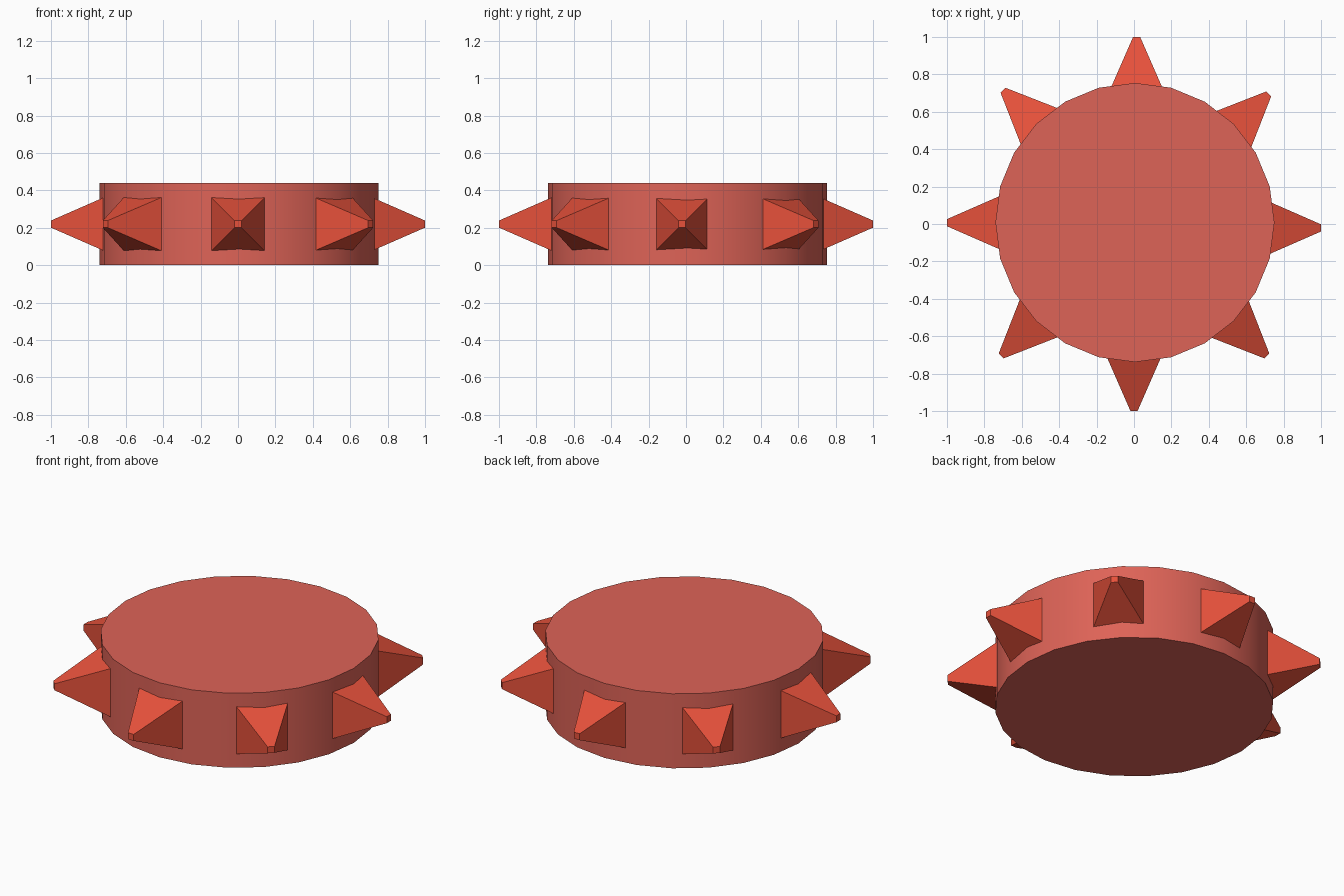
import bpy, bmesh, math
from mathutils import Matrix, Vector

if "Cube" in bpy.data.objects:
    bpy.data.objects.remove(bpy.data.objects["Cube"])


def material(name, rgb):
    m = bpy.data.materials.new(name)
    m.diffuse_color = (*rgb, 1)
    m.use_nodes = True
    m.node_tree.nodes["Principled BSDF"].inputs["Base Color"].default_value = m.diffuse_color
    return m


disc_red = material("soft red", (0.73, 0.125, 0.095))
spike_red = material("bright red", (0.82, 0.085, 0.045))

HEIGHT = 0.44

# Round body with 24 sides
bpy.ops.mesh.primitive_cylinder_add(vertices=24, radius=0.746, depth=HEIGHT,
                                    location=(0.005, 0.008, HEIGHT / 2))
body = bpy.context.object
body.name = "disc_body"
body.data.materials.append(disc_red)
bpy.ops.object.shade_smooth_by_angle(angle=math.radians(30))


# Blunt four-sided spike pointing outward, its base buried in the body
def spike(index):
    bm = bmesh.new()
    bmesh.ops.create_cube(bm, size=2)
    for v in bm.verts:
        tip = v.co.x > 0
        half = 0.019 if tip else 0.159
        v.co = Vector((1.0 if tip else 0.68, v.co.y * half, v.co.z * half))
    side_shift = -0.021 + 0.0035 * index      # the ring of spikes drifts slightly
    bm.transform(Matrix.Rotation(index * math.pi / 4, 4, 'Z')
                 @ Matrix.Translation((0, side_shift, 0.22)))
    mesh = bpy.data.meshes.new("spike")
    bm.to_mesh(mesh)
    bm.free()
    mesh.materials.append(spike_red)
    bpy.context.collection.objects.link(
        bpy.data.objects.new(f"spike_{index + 1}", mesh))


for i in range(8):
    spike(i)
